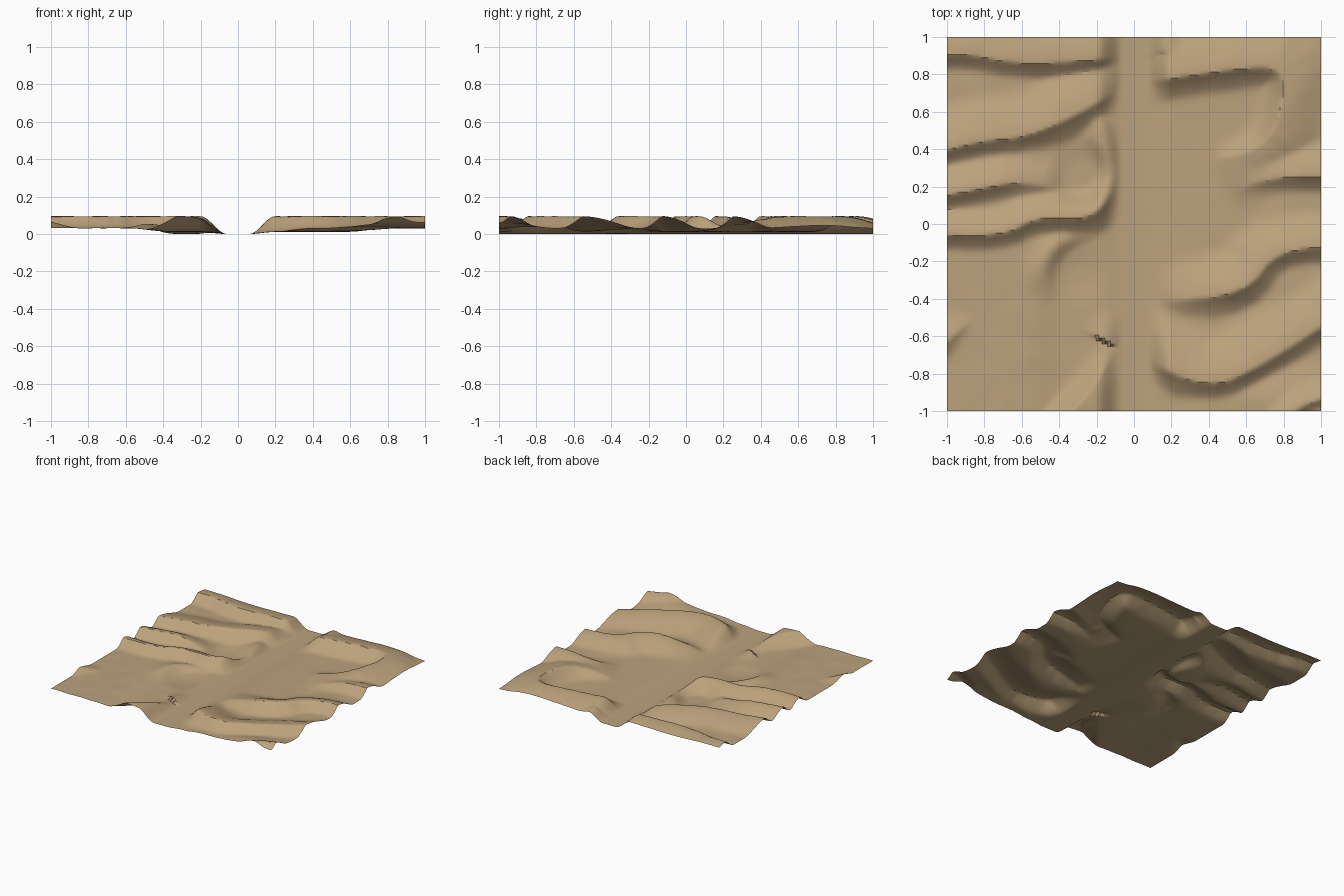
import bpy, math
from mathutils import Vector, noise

if "Cube" in bpy.data.objects:
    bpy.data.objects.remove(bpy.data.objects["Cube"])

N = 128          # grid cells per side
TOP = 0.1        # dune height
SLIP = 0.16      # width of the steep slip faces


def smooth(a, b, t):
    t = max(0.0, min(1.0, (t - a) / (b - a)))
    return t * t * (3 - 2 * t)


def soft_max(a, b, k=0.015):
    h = max(k - abs(a - b), 0) / k
    return max(a, b) + h * h * k * 0.25


def chaikin(pts, times=2):
    for _ in range(times):
        out = [pts[0]]
        for a, b in zip(pts, pts[1:]):
            out += [a.lerp(b, 0.25), a.lerp(b, 0.75)]
        pts = out + [pts[-1]]
    return pts


def dune(wind, fade, *points):
    """Crest line with its slip face on the right; fade names the ends that die out."""
    pts = chaikin([Vector(p) for p in points])
    run = [0]
    for a, b in zip(pts, pts[1:]):
        run.append(run[-1] + (b - a).length)
    tops = []
    for s in run:
        k = 0.95
        if "start" in fade:
            k *= min(1, s / 0.4) ** 0.7
        if "end" in fade:
            k *= min(1, (run[-1] - s) / 0.4) ** 0.7
        tops.append(k)
    segs = [(a.x, a.y, h, b.x - a.x, b.y - a.y, g - h, (b - a).length_squared)
            for a, b, h, g in zip(pts, pts[1:], tops, tops[1:])]
    return wind, segs


# Western dunes, rounded rim of the hollow, eastern dunes
DUNES = [
    dune(.42, "", (-1.2, .88), (-.9, .915), (-.6, .845), (.05, .9)),
    dune(.38, "end", (-1.2, .33), (-.85, .44), (-.5, .47), (.1, .82)),
    dune(.25, "end", (-1.2, .12), (-.85, .18), (-.6, .23), (-.34, .16)),
    dune(.22, "end", (-1.2, -.05), (-.7, -.07), (-.52, .04), (-.2, .02),
         (-.08, .25), (-.1, .45), (-.25, .65)),
    dune(.5, "start", (-.06, -.6), (-.25, -.93), (-.45, -1.1)),
    dune(.25, "end", (-1.2, -.78), (-.98, -.62), (-.82, -.46)),
    dune(.4, "end", (.02, .75), (.55, .83), (.79, .84), (.8, .65), (.7, .4), (.4, .34)),
    dune(.3, "start", (.5, .14), (.72, .255), (1.2, .25)),
    dune(.3, "start", (.1, -.42), (.6, -.38), (.77, -.13), (1.2, -.13)),
    dune(.36, "", (0, -.7), (.4, -.89), (.7, -.75), (1.2, -.42)),
    dune(.22, "", (.75, -1.15), (.86, -.97), (1.2, -.9)),
]


def dune_height(x, y, wind, segs):
    best, best_d = None, 9.0
    for ax, ay, az, dx, dy, dz, ll in segs:
        px, py = x - ax, y - ay
        t = (px * dx + py * dy) / ll
        t = 0 if t < 0 else 1 if t > 1 else t
        ex, ey = px - t * dx, py - t * dy
        d = ex * ex + ey * ey
        if d < best_d:
            best_d, best = d, (dx * py - dy * px, az + t * dz)
    d = math.sqrt(best_d)
    side, strength = best
    if side < 0:                                       # steep, hollow slip face
        return TOP * strength * max(0, 1 - d / SLIP) ** 1.6
    return TOP * strength * (1 - smooth(0, wind, d))   # gentle windward face


def height(x, y):
    # low ground between the dunes
    z = 0.032 * smooth(.25, .6, -x) + 0.03 * smooth(.45, .85, x)
    z += 0.03 * smooth(.1, .4, x) * smooth(.7, .95, -y)
    # low ring around the southern hollow
    r = math.hypot(x + .28, y + .27)
    z += 0.035 * math.exp(-((r - .2) / .07) ** 2) * smooth(0, .35, y - x)
    for wind, segs in DUNES:
        z = soft_max(z, dune_height(x, y, wind, segs))
    # two round hollows
    z *= smooth(.05, .2, math.hypot(x + .27, y - .27)) * smooth(.03, .19, r)
    # flat track running front to back
    z *= smooth(.06, .2, abs(x))
    z += 0.0025 * noise.noise(Vector((x * 9, y * 9, 0))) * smooth(0, .03, z)
    return max(0, min(z, 0.105))


# Desert ground: open grid shaped by the height function
bpy.ops.mesh.primitive_grid_add(x_subdivisions=N, y_subdivisions=N, size=2)
ground = bpy.context.object
ground.name = "desert_ground"
for v in ground.data.vertices:
    v.co.z = height(v.co.x, v.co.y)

# Sand colour
sand = bpy.data.materials.new("sand")
sand.diffuse_color = (0.5, 0.36, 0.2, 1)
sand.use_nodes = True
sand.node_tree.nodes["Principled BSDF"].inputs["Base Color"].default_value = sand.diffuse_color
ground.data.materials.append(sand)
bpy.ops.object.shade_smooth_by_angle(angle=math.radians(30))
